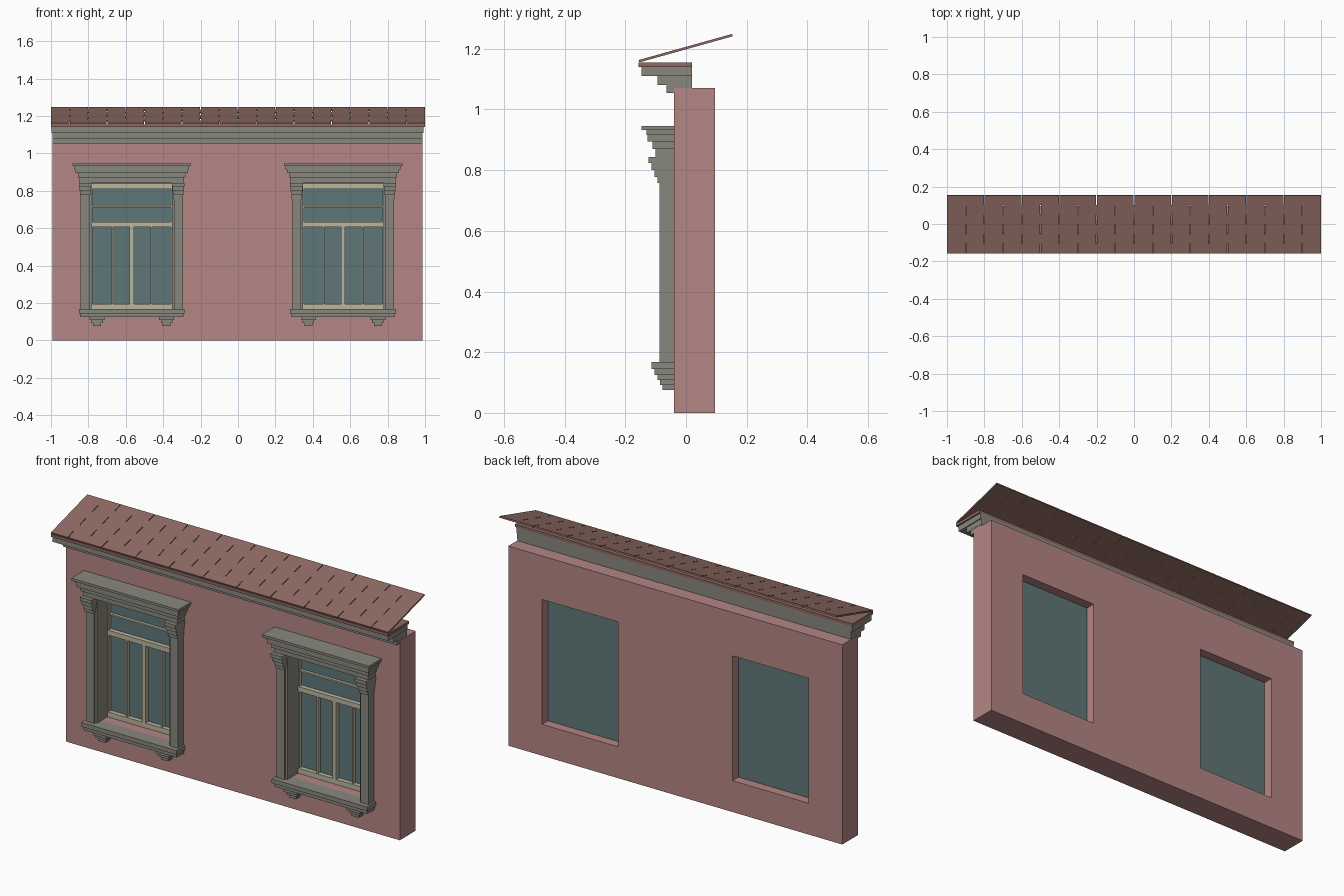
import bpy, bmesh, math
from mathutils import Matrix

cube = bpy.data.objects.get("Cube")
if cube:
    bpy.data.objects.remove(cube)


def material(name, rgb):
    m = bpy.data.materials.new(name)
    m.use_nodes = True
    color = (*rgb, 1)
    m.diffuse_color = color
    m.node_tree.nodes["Principled BSDF"].inputs["Base Color"].default_value = color
    return m


PINK = material("pink_plaster", (0.46, 0.235, 0.232))
STONE = material("grey_stone", (0.25, 0.243, 0.207))
GLASS = material("teal_glass", (0.116, 0.187, 0.19))
CREAM = material("cream_paint", (0.50, 0.465, 0.35))
ROOF = material("brown_red_roof", (0.275, 0.146, 0.124))


def finish(name, bm, mat):
    bmesh.ops.recalc_face_normals(bm, faces=bm.faces)
    mesh = bpy.data.meshes.new(name)
    bm.to_mesh(mesh)
    bm.free()
    mesh.materials.append(mat)
    obj = bpy.data.objects.new(name, mesh)
    bpy.context.collection.objects.link(obj)
    return obj


def boxes(name, mat, spans):
    """One object from boxes given as (x0, x1, y0, y1, z0, z1)."""
    bm = bmesh.new()
    for x0, x1, y0, y1, z0, z1 in spans:
        place = Matrix.Translation(((x0 + x1) / 2, (y0 + y1) / 2, (z0 + z1) / 2))
        size = Matrix.Diagonal((x1 - x0, y1 - y0, z1 - z0, 1))
        bmesh.ops.create_cube(bm, size=1, matrix=place @ size)
    return finish(name, bm, mat)


def steps(cx, back, levels, rows):
    """Stacked mouldings: rows of (half width, front y) between the levels."""
    return [(cx - h, cx + h, y, back, levels[i + 1], levels[i])
            for i, (h, y) in enumerate(rows)]


WALL_Y, BACK_Y, MID = -0.04, 0.095, -0.003
SILL, HEAD, HALF = 0.168, 0.837, 0.225
CENTRES = {"right": MID - 0.565, "left": MID + 0.565}

# Wall: grid of faces with the two openings left out, then thickened
xs = [MID - 0.99, MID + 0.99]
for c in CENTRES.values():
    xs += [c - HALF, c + HALF]
xs.sort()
zs = [0, SILL, HEAD, 1.07]
bm = bmesh.new()
grid = [[bm.verts.new((x, WALL_Y, z)) for z in zs] for x in xs]
for i in range(len(xs) - 1):
    for k in range(len(zs) - 1):
        if not (k == 1 and i in (1, 3)):
            bm.faces.new((grid[i][k], grid[i + 1][k],
                          grid[i + 1][k + 1], grid[i][k + 1]))
new = bmesh.ops.extrude_face_region(bm, geom=bm.faces[:], use_keep_orig=True)
bmesh.ops.translate(bm, vec=(0, BACK_Y - WALL_Y, 0),
                    verts=[v for v in new["geom"] if isinstance(v, bmesh.types.BMVert)])
finish("wall", bm, PINK)

# Main cornice and the board under the roof
boxes("main_cornice", STONE, steps(MID, 0.02, [1.14, 1.11, 1.08, 1.054],
      [(0.995, -0.147), (0.99, -0.094), (0.989, -0.064)]))
boxes("eaves_board", ROOF, [(-1, 1, -0.157, 0.02, 1.14, 1.155)])

# Roof: six staggered rows of slabs with open joints, tilted up to the back
ROWS, GAP = 6, 0.004
slope = math.atan2(0.086, 0.308)
length = math.hypot(0.086, 0.308)
tiles = []
for r in range(ROWS):
    joints = [-1 + 0.1 * n for n in range(1, 20) if n % 2 != r % 2]
    ends = [-1] + joints + [1]
    y0, y1 = length * r / ROWS, length * (r + 1) / ROWS
    for a, b in zip(ends, ends[1:]):
        left = a if a == -1 else a + GAP / 2
        right = b if b == 1 else b - GAP / 2
        tiles.append((left, right, y0, y1, -0.004, 0.004))
roof = boxes("roof_slabs", ROOF, tiles)
roof.data.transform(Matrix.Translation((0, -0.155, 1.159)) @ Matrix.Rotation(slope, 4, "X"))

for side, c in CENTRES.items():
    # Hood over the window
    boxes(side + "_window_hood", STONE, steps(c, WALL_Y,
          [0.945, 0.932, 0.915, 0.895, 0.87, 0.843],
          [(0.317, -0.147), (0.307, -0.13), (0.30, -0.127), (0.288, -0.11), (0.28, -0.10)]))
    # Sill in two steps
    boxes(side + "_window_sill", STONE, steps(c, WALL_Y, [SILL, 0.145, 0.125],
          [(0.283, -0.113), (0.276, -0.103)]))

    pilasters, capitals, linings, brackets = [], [], [], []
    for s in (-1, 1):
        p = c + s * 0.249
        pilasters.append((p - 0.024, p + 0.024, -0.087, WALL_Y, SILL, 0.757))
        capitals += steps(p, WALL_Y, [0.843, 0.823, 0.80, 0.777, 0.757],
                          [(0.034, -0.123), (0.031, -0.113), (0.028, -0.104), (0.026, -0.094)])
        e = c + s * 0.22
        linings.append((e - 0.005, e + 0.005, -0.077, 0.03, SILL, HEAD))
        brackets += steps(c + s * 0.186, WALL_Y, [0.125, 0.108, 0.092, 0.076],
                          [(0.04, -0.094), (0.031, -0.085), (0.021, -0.077)])
    boxes(side + "_window_pilasters", STONE, pilasters)
    boxes(side + "_window_capitals", STONE, capitals)
    boxes(side + "_window_linings", STONE, linings)
    boxes(side + "_sill_brackets", STONE, brackets)

    # Glazing and its painted bars
    boxes(side + "_window_glass", GLASS, [(c - HALF, c + HALF, 0.037, 0.045, SILL, HEAD)])
    w, front, back = 0.215, 0.013, 0.038
    bars = [(c - w, c + w, front, back, a, b)
            for a, b in ((SILL, 0.195), (0.607, 0.633), (0.81, HEAD))]
    bars.append((c - w, c + w, 0.022, back, 0.711, 0.719))
    bars.append((c - 0.011, c + 0.011, front, back, 0.195, 0.607))
    for s in (-1, 1):
        bar, stile = c + s * 0.104, c + s * 0.2125
        bars.append((bar - 0.004, bar + 0.004, 0.018, back, 0.195, 0.607))
        bars.append((stile - 0.0025, stile + 0.0025, 0.018, back, 0.195, 0.81))
    boxes(side + "_window_frame", CREAM, bars)
